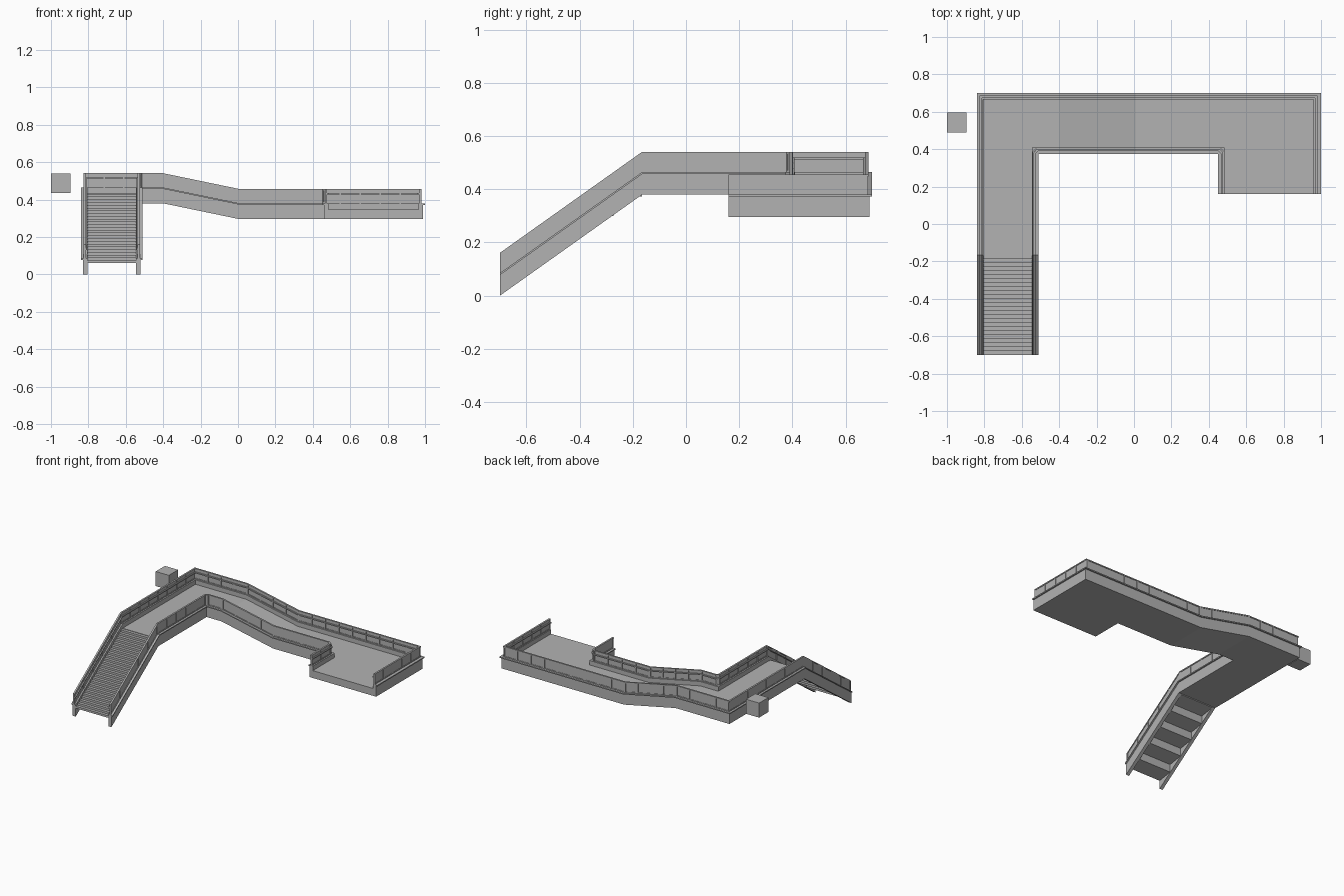
import bpy, bmesh
from mathutils import Vector

if "Cube" in bpy.data.objects:
    bpy.data.objects.remove(bpy.data.objects["Cube"])

grey = bpy.data.materials.new("concrete_grey")
grey.diffuse_color = (0.45, 0.45, 0.45, 1)
grey.use_nodes = True
grey.node_tree.nodes["Principled BSDF"].inputs["Base Color"].default_value = grey.diffuse_color

HIGH, DROP = 0.465, 0.085      # curb top of the upper deck, fall along the ramp
Y0, Y1 = -0.70, -0.165         # foot and head of the stairs
X0, X1 = -0.40, 0.01           # start and end of the ramp


def height(x, y):
    """Curb top height anywhere on the walkway."""
    if y < Y1:
        return HIGH + (y - Y1) * 0.38 / (Y1 - Y0)
    return HIGH - DROP * min(1, max(0, (x - X0) / (X1 - X0)))


def finish(name, bm):
    bmesh.ops.recalc_face_normals(bm, faces=bm.faces)
    me = bpy.data.meshes.new(name)
    bm.to_mesh(me)
    bm.free()
    me.materials.append(grey)
    ob = bpy.data.objects.new(name, me)
    bpy.context.collection.objects.link(ob)
    return ob


def sweep(bm, path, side, o0, o1, z0, z1):
    """Rectangular section along a plan path, mitred; side is +1 left, -1 right."""
    pts = [Vector(p) for p in path]
    rings = []
    for i, p in enumerate(pts):
        a = (p - pts[i - 1]).normalized() if i else (pts[1] - p).normalized()
        b = (pts[i + 1] - p).normalized() if i < len(pts) - 1 else a
        na, nb = Vector((-a.y, a.x)) * side, Vector((-b.y, b.x)) * side
        m = (na + nb) / (1 + na.dot(nb))
        h = height(*p)
        rings.append([bm.verts.new((*(p + m * o), h + z))
                      for o, z in ((o0, z0), (o1, z0), (o1, z1), (o0, z1))])
    for r, s in zip(rings, rings[1:]):
        for k in range(4):
            bm.faces.new((r[k], r[k - 1], s[k - 1], s[k]))
    bm.faces.new(rings[0])
    bm.faces.new(rings[-1])


def beam(name, path, side):
    # side beam with a slightly projecting ledge on top
    bm = bmesh.new()
    sweep(bm, path, side, 0.01, 0.035, -0.085, -0.008)
    sweep(bm, path, side, 0.0, 0.035, -0.008, 0)
    finish(name, bm)


def railing(name, path, side):
    bm = bmesh.new()
    sweep(bm, path, side, -0.002, 0.002, 0, 0.07)          # infill panel
    sweep(bm, path, side, -0.006, 0.006, 0.068, 0.076)     # top bar
    sweep(bm, path, side, 0.006, 0.014, 0.046, 0.054)      # inner handrail
    sweep(bm, path, side, -0.005, 0.005, 0, 0.006)         # bottom bar
    for p, q in zip(path, path[1:]):                       # posts
        p, q = Vector(p), Vector(q)
        n = max(1, round((q - p).length / 0.107))
        d = (q - p).normalized() * 0.004
        for i in range(n + 1):
            c = p.lerp(q, i / n)
            c = c + d if i == 0 else c - d if i == n else c
            sweep(bm, [c - d, c + d], side, -0.005, 0.007, 0, 0.074)
    finish(name, bm)


# side beams
beam("outer_beam", [(-0.84, Y0), (-0.84, Y1), (-0.84, 0.70), (X0, 0.70),
                    (X1, 0.70), (1.0, 0.70), (1.0, 0.16)], -1)
beam("inner_beam", [(-0.51, Y0), (-0.51, Y1), (-0.51, 0.375), (X0, 0.375),
                    (X1, 0.375), (0.45, 0.375), (0.45, 0.16)], 1)

# railings, with clipped inner corners
railing("outer_railing", [(-0.82, Y0), (-0.82, Y1), (-0.82, 0.68), (X0, 0.68),
                          (X1, 0.68), (0.975, 0.68), (0.975, 0.16)], -1)
railing("inner_railing", [(-0.53, Y0), (-0.53, Y1), (-0.53, 0.38), (-0.515, 0.395),
                          (X0, 0.395), (X1, 0.395), (0.455, 0.395),
                          (0.47, 0.38), (0.47, 0.16)], 1)

# sunken deck: landing, ramp and platform in one slab
L, R, B, I, J, P, E = -0.805, -0.545, 0.665, 0.41, 0.485, 0.16, 0.965
pieces = [
    [(L, Y1), (R, Y1), (R, I), (R, B), (L, B)],
    [(R, I), (X0, I), (X0, B), (R, B)],
    [(X0, I), (X1, I), (X1, B), (X0, B)],
    [(X1, I), (J, I), (J, B), (X1, B)],
    [(J, P), (E, P), (E, B), (J, B), (J, I)],
]
bm = bmesh.new()
for piece in pieces:
    bm.faces.new([bm.verts.new((x, y, height(x, y) - 0.032)) for x, y in piece])
bmesh.ops.remove_doubles(bm, verts=bm.verts, dist=1e-4)
low = bmesh.ops.extrude_face_region(bm, geom=bm.faces[:], use_keep_orig=True)
bmesh.ops.translate(bm, vec=(0, 0, -0.053),
                    verts=[v for v in low["geom"] if isinstance(v, bmesh.types.BMVert)])
finish("deck", bm)

# stairs: five blocks of five treads
bm = bmesh.new()
run, rise, n = (Y1 - Y0) / 5, 0.074, 5
for i in range(5):
    y, z = Y0 + run * i, 0.06 + rise * i
    prof = [(y + run, z + 0.018), (y, z)]
    for k in range(n):
        prof += [(y + run * k / n, z + rise * (k + 1) / n),
                 (y + run * (k + 1) / n, z + rise * (k + 1) / n)]
    a = [bm.verts.new((L, *p)) for p in prof]
    b = [bm.verts.new((R, *p)) for p in prof]
    for k in range(len(prof)):
        bm.faces.new((a[k - 1], a[k], b[k], b[k - 1]))
    bm.faces.new(a)
    bm.faces.new(b)
finish("stairs", bm)

# loose cube beside the landing
bm = bmesh.new()
bmesh.ops.create_cube(bm, size=0.105)
bmesh.ops.translate(bm, vec=(-0.9475, 0.5425, 0.4875), verts=bm.verts)
finish("side_cube", bm)
